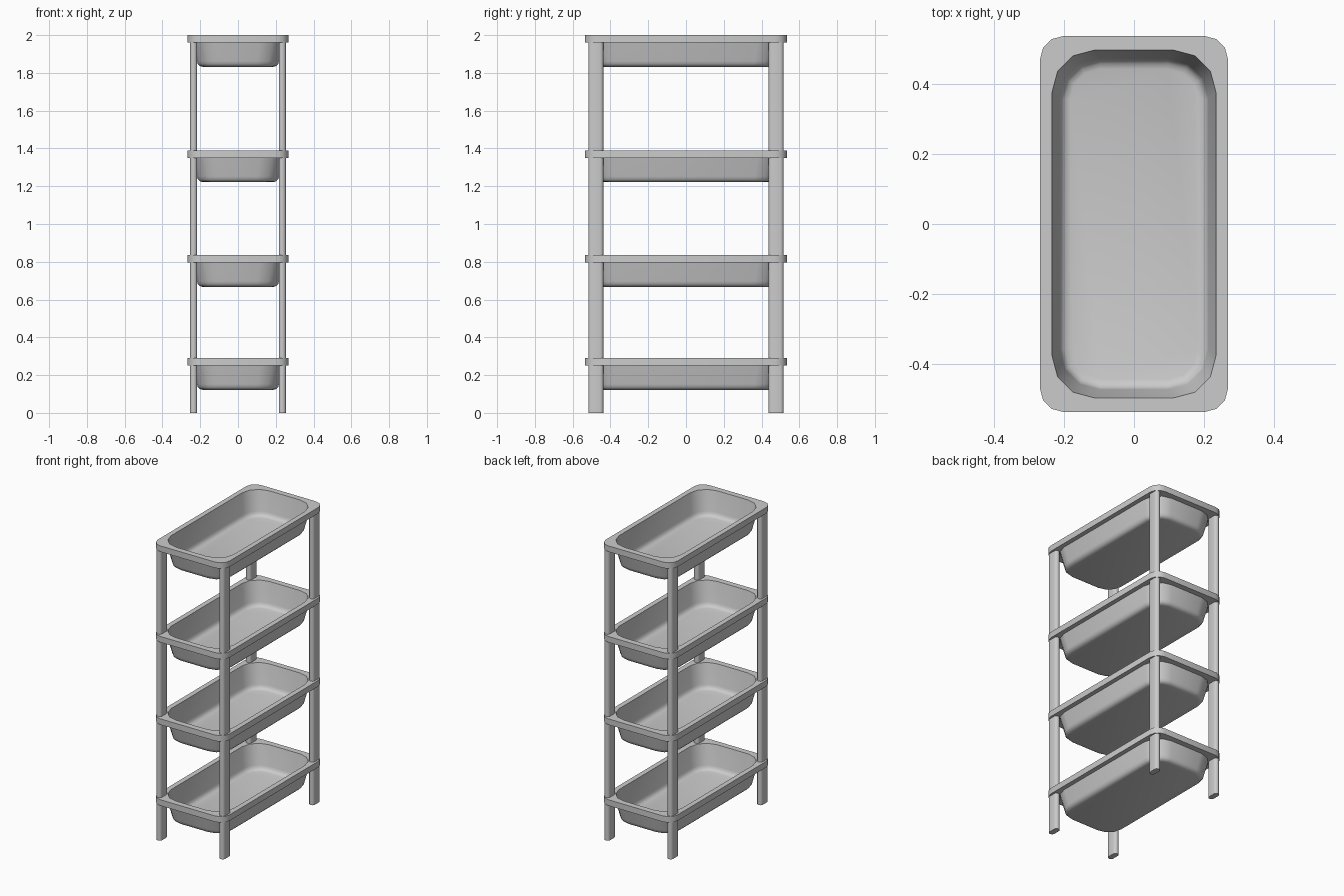
import bpy, bmesh, math

if "Cube" in bpy.data.objects:
    bpy.data.objects.remove(bpy.data.objects["Cube"])

SEG = 3  # segments per rounded corner


def rounded_rect(hx, hy, r):
    pts = []
    for k, (sx, sy) in enumerate([(1, 1), (-1, 1), (-1, -1), (1, -1)]):
        for i in range(SEG + 1):
            a = math.pi / 2 * (k + i / SEG)
            pts.append((sx * (hx - r) + r * math.cos(a),
                        sy * (hy - r) + r * math.sin(a)))
    return pts


def loft(name, rings, loc):
    """Skin a stack of rounded rectangles (hx, hy, radius, z) and cap both ends."""
    bm = bmesh.new()
    loops = [[bm.verts.new((x, y, z)) for x, y in rounded_rect(hx, hy, r)]
             for hx, hy, r, z in rings]
    for a, b in zip(loops, loops[1:]):
        n = len(a)
        for i in range(n):
            j = (i + 1) % n
            bm.faces.new((a[i], a[j], b[j], b[i]))
    bm.faces.new(loops[0])
    bm.faces.new(loops[-1])
    bmesh.ops.recalc_face_normals(bm, faces=bm.faces)
    me = bpy.data.meshes.new(name)
    bm.to_mesh(me)
    bm.free()
    ob = bpy.data.objects.new(name, me)
    ob.location = loc
    bpy.context.collection.objects.link(ob)
    bpy.ops.object.select_all(action='DESELECT')
    ob.select_set(True)
    bpy.context.view_layer.objects.active = ob
    bpy.ops.object.shade_smooth_by_angle(angle=math.radians(35))
    return ob


def basin(inset, floor):
    """Basin wall rings from top to floor, with a rounded bottom edge."""
    rings = []
    for a in (0, 30, 60, 90):
        s = 0.03 * (1 - math.cos(math.radians(a)))
        rings.append((0.217 - inset - s, 0.477 - inset - s, 0.115 - s,
                      floor + 0.03 * (1 - math.sin(math.radians(a)))))
    return rings


# Trays: outer basin upward, rim, then inner basin downward
tray_rings = (basin(0, -0.168)[::-1]
              + [(0.238, 0.498, 0.12, -0.04),
                 (0.268, 0.536, 0.065, -0.04),
                 (0.268, 0.536, 0.065, 0),
                 (0.234, 0.496, 0.12, 0)]
              + basin(0.005, -0.162))
for i, top in enumerate((0.29, 0.835, 1.39, 2.0)):
    loft(f"tray_{i + 1}", tray_rings, (0, 0, top))

# Corner posts
for sx, side in ((-1, "left"), (1, "right")):
    for sy, end in ((-1, "front"), (1, "back")):
        loft(f"{end}_{side}_post",
             [(0.019, 0.04, 0.018, 0), (0.019, 0.04, 0.018, 1.999)],
             (sx * 0.235, sy * 0.477, 0))
